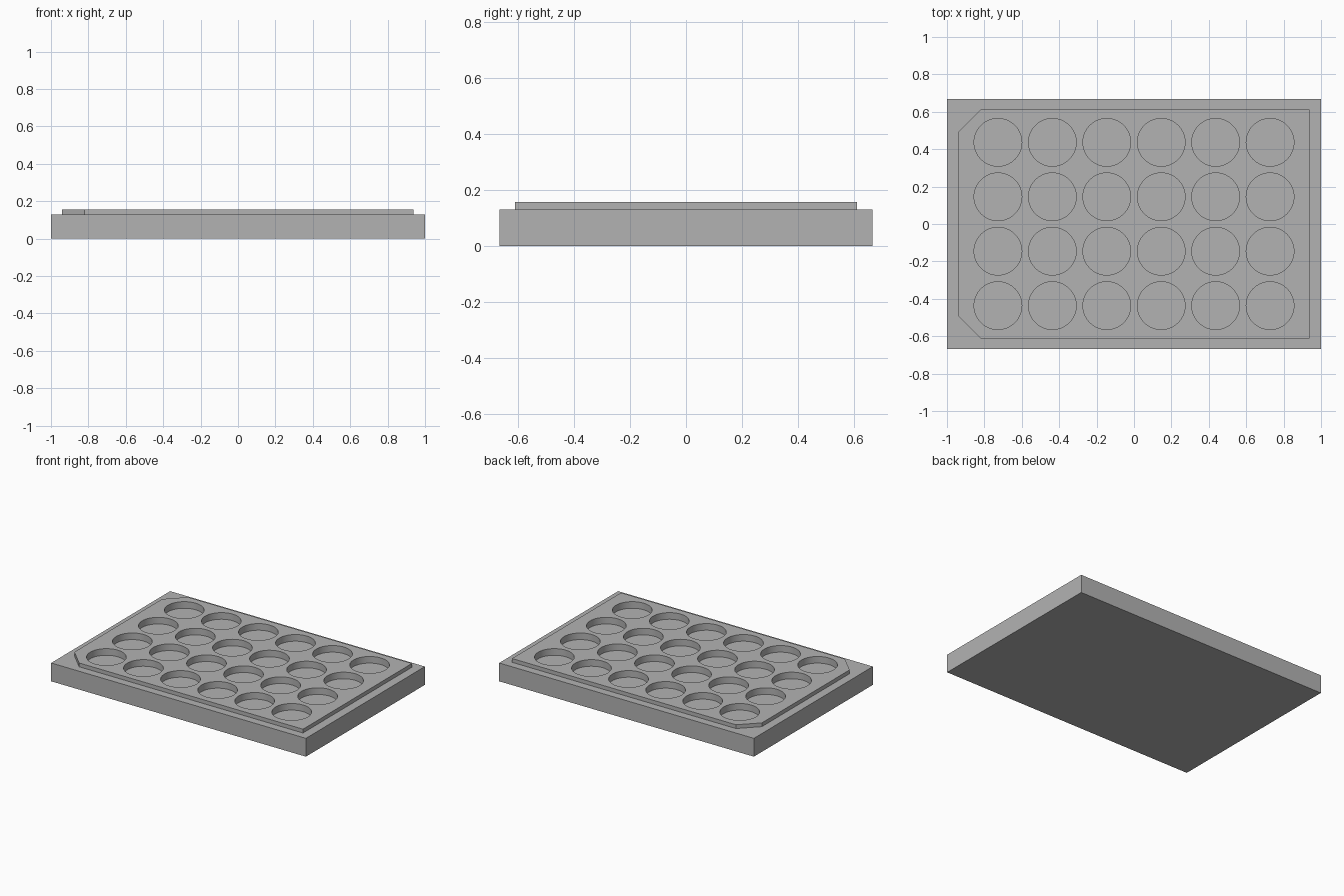
import bpy, bmesh, math

if "Cube" in bpy.data.objects:
    bpy.data.objects.remove(bpy.data.objects["Cube"])

grey = bpy.data.materials.new("plain grey")
grey.diffuse_color = (0.45, 0.45, 0.45, 1)
grey.use_nodes = True
grey.node_tree.nodes["Principled BSDF"].inputs["Base Color"].default_value = grey.diffuse_color

TOP, LEDGE, WELL_FLOOR = 0.157, 0.13, 0.11
PITCH, RADIUS = 0.291, 0.1275


def prism(bm, outline, z0, z1):
    """Extrude a closed xy outline from z0 to z1."""
    base = bm.faces.new([bm.verts.new((x, y, z0)) for x, y in outline])
    ext = bmesh.ops.extrude_face_region(bm, geom=[base], use_keep_orig=True)
    verts = [v for v in ext["geom"] if isinstance(v, bmesh.types.BMVert)]
    bmesh.ops.translate(bm, verts=verts, vec=(0, 0, z1 - z0))


def make_object(name, bm):
    bmesh.ops.recalc_face_normals(bm, faces=bm.faces[:])
    mesh = bpy.data.meshes.new(name)
    bm.to_mesh(mesh)
    bm.free()
    mesh.materials.append(grey)
    obj = bpy.data.objects.new(name, mesh)
    bpy.context.collection.objects.link(obj)
    return obj


# Rectangular base block
bm = bmesh.new()
prism(bm, [(-1, -0.667), (1, -0.667), (1, 0.667), (-1, 0.667)], 0, LEDGE)
plate = make_object("well_plate", bm)

# Raised deck with two clipped corners on the left
bm = bmesh.new()
prism(bm, [(-0.82, -0.611), (0.938, -0.611), (0.938, 0.611),
           (-0.82, 0.611), (-0.94, 0.492), (-0.94, -0.492)], 0.05, TOP)
deck = make_object("raised_deck", bm)

# Grid of round wells, six by four
bm = bmesh.new()
for col in range(6):
    for row in range(4):
        cx, cy = (col - 2.5) * PITCH, (row - 1.5) * PITCH
        ring = [(cx + RADIUS * math.cos(a * math.tau / 64),
                 cy + RADIUS * math.sin(a * math.tau / 64)) for a in range(64)]
        prism(bm, ring, WELL_FLOOR, TOP + 0.1)
wells = make_object("well_cutter", bm)

# Join the deck to the base, then sink the wells
bpy.context.view_layer.objects.active = plate
plate.select_set(True)
for cutter, operation in ((deck, "UNION"), (wells, "DIFFERENCE")):
    mod = plate.modifiers.new(operation.title(), "BOOLEAN")
    mod.operation = operation
    mod.solver = "EXACT"
    mod.object = cutter
    bpy.ops.object.modifier_apply(modifier=mod.name)
    bpy.data.objects.remove(cutter)

bpy.ops.object.shade_smooth_by_angle(angle=math.radians(30))
